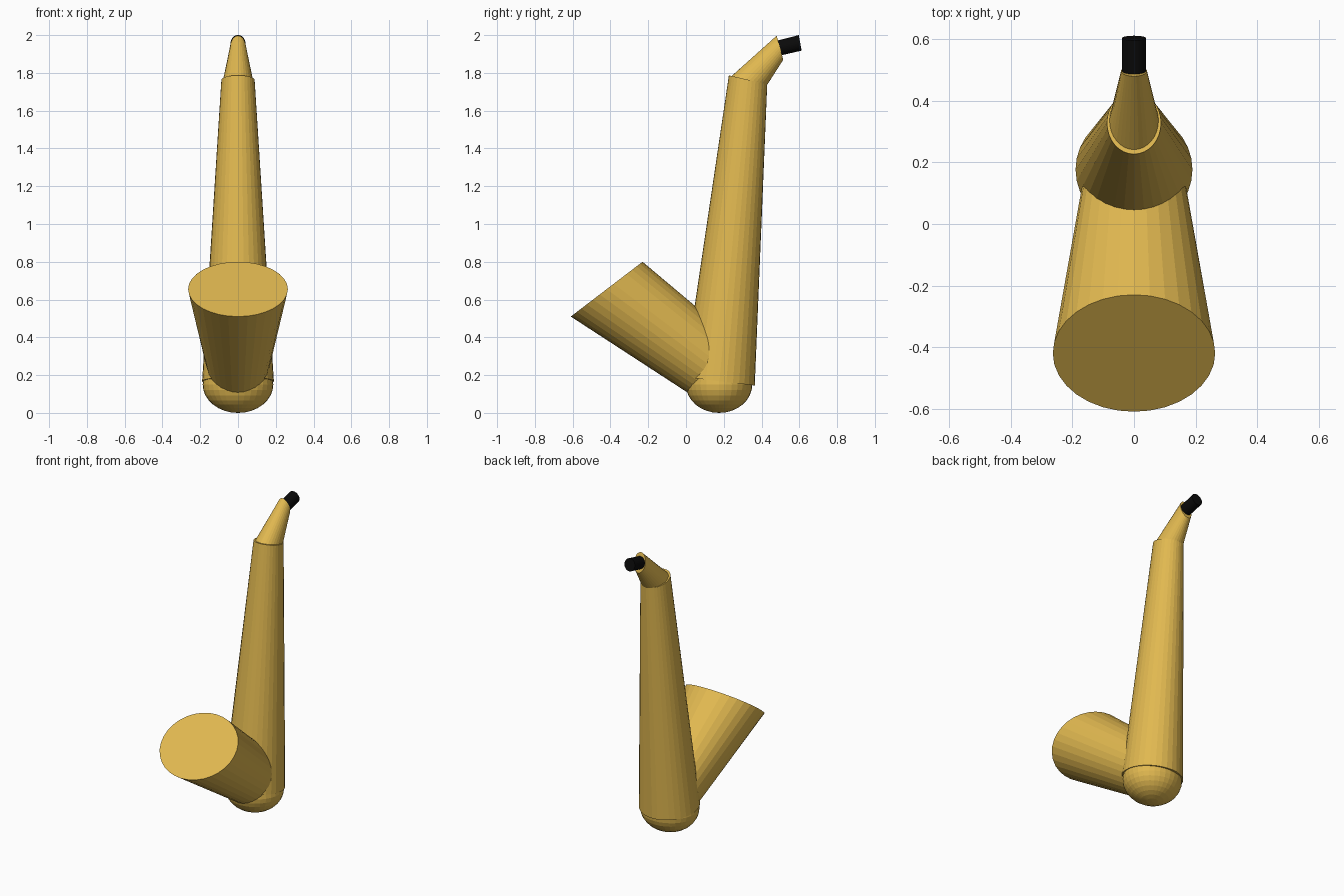
import bpy, bmesh
from math import sin, cos, tau

if "Cube" in bpy.data.objects:
    bpy.data.objects.remove(bpy.data.objects["Cube"])

SIDES = 32


def material(name, color):
    m = bpy.data.materials.new(name)
    m.diffuse_color = color
    m.use_nodes = True
    m.node_tree.nodes["Principled BSDF"].inputs["Base Color"].default_value = m.diffuse_color
    return m


brass = material("brass", (0.75, 0.48, 0.08, 1))
black = material("black", (0.003, 0.003, 0.003, 1))


def finish(name, bm, mat):
    bmesh.ops.recalc_face_normals(bm, faces=bm.faces)
    me = bpy.data.meshes.new(name)
    bm.to_mesh(me)
    bm.free()
    me.materials.append(mat)
    ob = bpy.data.objects.new(name, me)
    bpy.context.collection.objects.link(ob)
    return ob


def tube(name, start, end, mat):
    """Capped loft between two ellipses: (low yz edge point, high yz edge point, x radius)."""
    bm = bmesh.new()
    rings = []
    for (y0, z0), (y1, z1), rx in (start, end):
        cy, cz, vy, vz = (y0 + y1) / 2, (z0 + z1) / 2, (y1 - y0) / 2, (z1 - z0) / 2
        rings.append([bm.verts.new((rx * sin(a), cy + vy * cos(a), cz + vz * cos(a)))
                      for a in (tau * i / SIDES for i in range(SIDES))])
    a, b = rings
    for i in range(SIDES):
        j = (i + 1) % SIDES
        bm.faces.new((a[i], a[j], b[j], b[i]))
    bm.faces.new(a)
    bm.faces.new(b)
    return finish(name, bm, mat)


# Tapered, leaning main body
tube("body", ((-0.01, 0.19), (0.364, 0.145), 0.19),
     ((0.227, 1.787), (0.43, 1.74), 0.088), brass)

# Flared horn, sunk into the body
tube("horn", ((0.02, 0.10), (0.323, 0.335), 0.158),
     ((-0.61, 0.51), (-0.23, 0.80), 0.264), brass)

# Bent neck and mouthpiece
tube("neck", ((0.24, 1.782), (0.43, 1.737), 0.08),
     ((0.48, 1.997), (0.515, 1.87), 0.042), brass)
tube("mouthpiece", ((0.463, 1.966), (0.478, 1.887), 0.039),
     ((0.597, 2.0), (0.612, 1.918), 0.039), black)

# Rounded bottom bow
bm = bmesh.new()
bmesh.ops.create_uvsphere(bm, u_segments=SIDES, v_segments=16, radius=1)
bow = finish("bottom_bow", bm, brass)
bow.scale = (0.187, 0.176, 0.15)
bow.location = (0, 0.175, 0.15)
